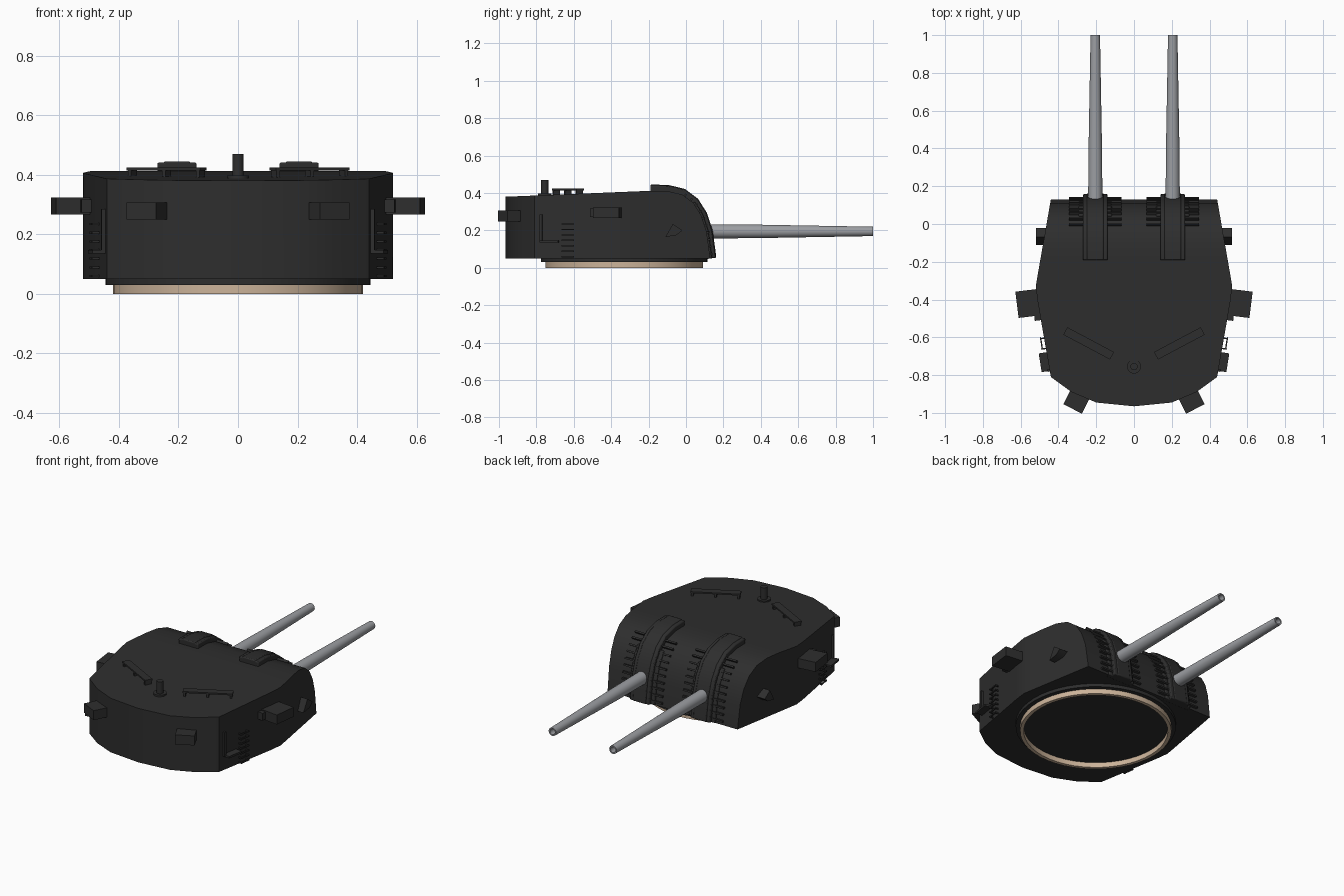
import bpy, bmesh
from math import radians, pi
from mathutils import Vector, Matrix

cube = bpy.data.objects.get("Cube")
if cube:
    bpy.data.objects.remove(cube, do_unlink=True)


def material(name, color):
    m = bpy.data.materials.new(name)
    m.use_nodes = True
    m.diffuse_color = (*color, 1)
    bsdf = next(n for n in m.node_tree.nodes if n.type == 'BSDF_PRINCIPLED')
    bsdf.inputs["Base Color"].default_value = (*color, 1)
    return m


DARK = material("charcoal paint", (0.027, 0.027, 0.027))
STEEL = material("barrel grey", (0.33, 0.34, 0.36))
TAN = material("tan ring", (0.60, 0.45, 0.32))


def finish(name, bm, mat=DARK, loc=(0, 0, 0), rot=(0, 0, 0), angle=32):
    bmesh.ops.recalc_face_normals(bm, faces=bm.faces)
    me = bpy.data.meshes.new(name)
    bm.to_mesh(me)
    bm.free()
    me.materials.append(mat)
    me.shade_smooth()
    me.set_sharp_from_angle(angle=radians(angle))
    ob = bpy.data.objects.new(name, me)
    ob.location, ob.rotation_euler = loc, rot
    bpy.context.collection.objects.link(ob)
    return ob


def box(name, loc, size, turn=0, tilt=0):
    bm = bmesh.new()
    bmesh.ops.create_cube(bm, size=1, matrix=Matrix.Diagonal((*size, 1)))
    return finish(name, bm, loc=loc, rot=(tilt, 0, radians(turn)))


def prism(bm, points, shift):
    """Close a polygon and extrude it by a vector."""
    face = bm.faces.new([bm.verts.new(p) for p in points])
    new = bmesh.ops.extrude_face_region(bm, geom=[face])["geom"]
    bmesh.ops.translate(bm, vec=shift, verts=[v for v in new if isinstance(v, bmesh.types.BMVert)])
    bmesh.ops.recalc_face_normals(bm, faces=bm.faces)


def lathe(name, points, mat=DARK, loc=(0, 0, 0), rot=(0, 0, 0), steps=32, closed=False):
    """Spin a radius/height profile about local z."""
    bm = bmesh.new()
    vs = [bm.verts.new((r, 0, z)) for r, z in points]
    es = [bm.edges.new(p) for p in zip(vs, vs[1:])]
    if closed:
        es.append(bm.edges.new((vs[-1], vs[0])))
    bmesh.ops.spin(bm, geom=vs + es, cent=(0, 0, 0), axis=(0, 0, 1), angle=2 * pi, steps=steps)
    bmesh.ops.remove_doubles(bm, verts=bm.verts, dist=1e-5)
    return finish(name, bm, mat, loc, rot)


# Armoured house: plan outline raised, then trimmed to the side profile
half_plan = [(0.435, 0.16), (0.51, -0.27), (0.52, -0.33), (0.51, -0.41), (0.44, -0.81),
             (0.33, -0.89), (0.2, -0.945)]
plan = half_plan + [(0, -0.965)] + [(-x, y) for x, y in reversed(half_plan)]
profile = [(-0.97, 0.38), (-0.19, 0.412), (-0.1, 0.411), (-0.02, 0.392), (0.04, 0.347),
           (0.082, 0.28), (0.11, 0.195), (0.13, 0.05)]
bm = bmesh.new()
prism(bm, [(x, y, 0.05) for x, y in plan], (0, 0, 0.5))
for (y0, z0), (y1, z1) in zip(profile, profile[1:]):
    cut = bmesh.ops.bisect_plane(bm, geom=bm.verts[:] + bm.edges[:] + bm.faces[:],
                                 plane_co=(0, y0, z0), plane_no=(0, z0 - z1, y1 - y0),
                                 clear_outer=True)["geom_cut"]
    bmesh.ops.contextual_create(bm, geom=[e for e in cut if isinstance(e, bmesh.types.BMEdge)])
finish("turret_house", bm)

# Base collar and hollow tan ring
lathe("base_collar", [(0, 0.03), (0.445, 0.03), (0.445, 0.06), (0, 0.06)],
      loc=(0, -0.33, 0), steps=48)
lathe("base_ring", [(0.42, 0), (0.42, 0.035), (0.4, 0.035), (0.4, 0)], TAN,
      (0, -0.33, 0), steps=48, closed=True)


def normal(i):
    a, b = profile[max(i - 1, 0)], profile[min(i + 1, len(profile) - 1)]
    return Vector((a[1] - b[1], b[0] - a[0])).normalized()


def strip(name, x, half, first, thick):
    """A band that follows the curved front of the house."""
    idx = range(first, len(profile))
    outer = [Vector(profile[i]) + normal(i) * thick for i in idx]
    inner = [Vector(profile[i]) - normal(i) * 0.02 for i in idx]
    bm = bmesh.new()
    prism(bm, [(x - half, *p) for p in outer + inner[::-1]], (2 * half, 0, 0))
    ob = finish(name, bm)
    bev = ob.modifiers.new("soft edge", 'BEVEL')
    bev.width, bev.segments, bev.limit_method = 0.006, 2, 'ANGLE'
    bev.angle_limit = radians(50)


def along(t):
    """Point and slope on the front curve, t from 0 to 1."""
    pts = [Vector(p) for p in profile[3:]]
    d = t * sum((b - a).length for a, b in zip(pts, pts[1:]))
    for a, b in zip(pts, pts[1:]):
        if d <= (b - a).length + 1e-6:
            return a + (b - a).normalized() * d, b - a
        d -= (b - a).length


for s, side in ((1, "left"), (-1, "right")):
    gx = 0.205 * s
    # Gun barrel with bore
    lathe(side + "_barrel", [(0, 0), (0.038, 0), (0.036, 0.3), (0.025, 0.92), (0.017, 0.92),
                             (0.017, 0.84), (0, 0.84)], STEEL, (gx, 0.08, 0.195),
          (-pi / 2, 0, 0))
    # Gun slot cover and its lower flange
    strip(side + "_slot_cover", gx, 0.066, 1, 0.029)
    strip(side + "_slot_ridge", gx, 0.045, 1, 0.033)
    strip(side + "_slot_flange", gx, 0.088, 4, 0.01)
    # Climbing ribs on both sides of the slot
    for k in range(10):
        p, d = along(0.04 + k * 0.1)
        for e in (1, -1):
            box(side + "_front_rib", (gx + e * 0.102, *p), (0.074, 0.01, 0.03),
                tilt=Vector((1, 0)).angle_signed(d) * -1)

    # Side rangefinder hood
    box(side + "_rangefinder", (0.555 * s, -0.42, 0.295), (0.13, 0.14, 0.058), -7 * s)
    box(side + "_rangefinder_root", (0.505 * s, -0.43, 0.295), (0.06, 0.16, 0.045), -7 * s)
    # Rear corner sight box
    box(side + "_rear_sight", (0.3 * s, -0.93, 0.278), (0.11, 0.11, 0.058), 27 * s)
    # Wedge vent on the forward flank
    bm = bmesh.new()
    prism(bm, [(0.45 * s, y, z) for y, z in ((-0.11, 0.165), (-0.07, 0.235), (-0.02, 0.2),
                                             (-0.05, 0.175))], (0.07 * s, 0, 0))
    finish(side + "_flank_vent", bm)

    # Step, door rail and ladder rungs on the rear flank
    box(side + "_step", (0.467 * s, -0.73, 0.141), (0.06, 0.1, 0.012), -9 * s)
    box(side + "_door_rail", (0.452 * s, -0.775, 0.21), (0.014, 0.014, 0.15), -9 * s)
    for k in range(7):
        z = 0.06 + 0.029 * k
        box(side + "_rung", (0.49 * s, -0.632, z), (0.007, 0.066, 0.007), -9 * s)
        for y in (-0.66, -0.604):
            box(side + "_rung_end", (0.473 * s, y, z), (0.036, 0.007, 0.007), -9 * s)

    # Raised roof walkway on short posts
    box(side + "_roof_rail", (0.24 * s, -0.632, 0.419), (0.28, 0.045, 0.009), 28 * s,)
    for k in (-0.13, 0, 0.13):
        box(side + "_roof_rail_post", ((0.24 + k * 0.88) * s, -0.632 + k * 0.47, 0.405),
            (0.012, 0.04, 0.03), 28 * s)

# Roof periscope
lathe("periscope", [(0, 0.37), (0.037, 0.37), (0.037, 0.398), (0.019, 0.398), (0.019, 0.47),
                    (0, 0.47)], loc=(0, -0.755, 0), steps=24)
